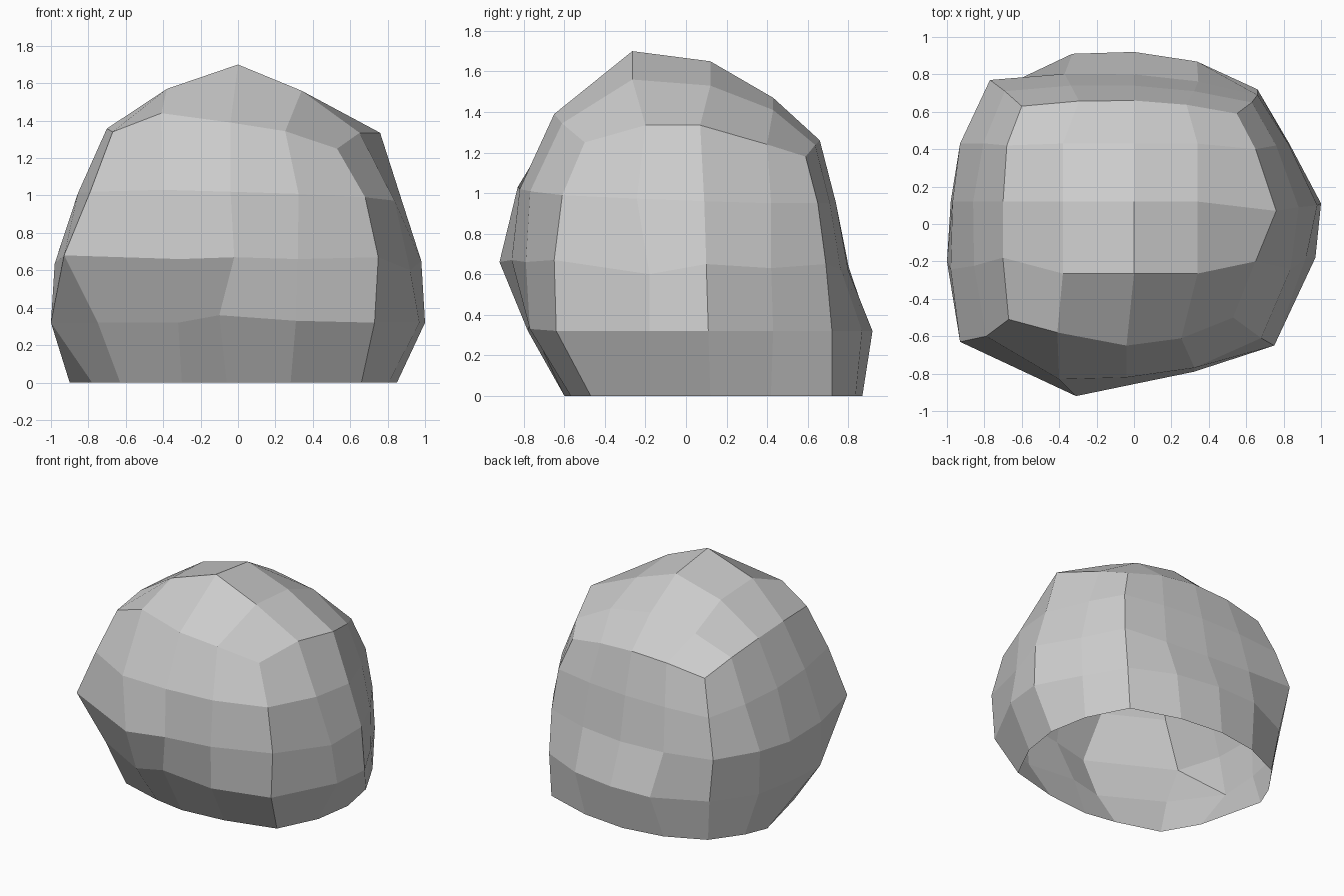
import bpy, bmesh
from mathutils import Vector as V

if "Cube" in bpy.data.objects:
    bpy.data.objects.remove(bpy.data.objects["Cube"])

# Cross-sections of the boulder, bottom to top. Each has 8 key points:
# front-right corner, front, front-left, left, back-left, back, back-right, right
SECTIONS = [
    [(.66, -.47, 0), (-.06, -.60, 0), (-.63, -.46, 0), (-.90, .30, 0),
     (-.67, .69, 0), (-.07, .87, 0), (.64, .72, 0), (.85, .12, 0)],
    [(.73, -.64, .32), (-.10, -.77, .36), (-.75, -.54, .32), (-.98, .12, .32),
     (-.71, .73, .32), (0, .92, .32), (.66, .72, .32), (1.0, .11, .32)],
    [(.75, -.65, .67), (-.02, -.86, .67), (-.93, -.63, .68), (-.97, .12, .62),
     (-.77, .77, .67), (0, .80, .62), (.66, .69, .65), (.98, .10, .65)],
    [(.68, -.61, .99), (-.04, -.82, 1.02), (-.79, -.60, 1.02), (-.86, .12, 1.0),
     (-.69, .71, .95), (0, .74, .95), (.63, .65, .95), (.88, .09, .96)],
    [(.53, -.50, 1.25), (-.04, -.65, 1.39), (-.67, -.51, 1.34), (-.70, .12, 1.34),
     (-.60, .63, 1.20), (0, .66, 1.26), (.55, .59, 1.18), (.76, .07, 1.335)],
]
# Individual chipped points: (section, ring index) -> position
CHIPS = {
    (0, 3): (-.30, -.56, 0), (0, 5): (-.78, -.20, 0), (0, 7): (-.83, .47, 0),
    (1, 1): (.31, -.77, .33), (1, 3): (-.32, -.78, .32), (1, 5): (-1.0, -.20, .32),
    (1, 7): (-.92, .43, .32), (1, 9): (-.33, .91, .32),
    (1, 13): (.83, .43, .32), (1, 15): (.97, -.18, .32),
    (2, 1): (.32, -.79, .66), (2, 3): (-.31, -.92, .66), (2, 7): (-.93, .43, .65),
    (2, 13): (.83, .42, .63), (2, 15): (.92, -.18, .60),
    (3, 3): (-.40, -.83, 1.03), (3, 13): (.76, .42, .95),
    (4, 3): (-.41, -.58, 1.44), (4, 7): (-.68, .42, 1.30),
    (4, 13): (.65, .40, 1.24), (4, 15): (.65, -.20, 1.335),
}
# Wall cells (section, index) folded along the edge from lower-next to upper
FOLDS_UP = {(1, 4): False, (0, 5): True}
# Heights of the inner crown points, front row to back row
CROWN_X = (-.38, 0, .34)
CROWN_Y = (-.265, .12, .43)
CROWN_Z = ((1.57, 1.70, 1.56), (1.55, 1.65, 1.53), (1.41, 1.47, 1.41))


def ring_points(keys):
    """Round each side with a parabola through corner, middle, corner (16 points)."""
    k = [V(p) for p in keys]
    out = []
    for s in range(0, 8, 2):
        a, m, b = k[s], k[s + 1], k[(s + 2) % 8]
        out += [a, a * .375 + m * .75 - b * .125, m, b * .375 + m * .75 - a * .125]
    return out


bm = bmesh.new()

# Side wall
rings = []
for level, keys in enumerate(SECTIONS):
    pts = ring_points(keys)
    rings.append([bm.verts.new(CHIPS.get((level, i), p)) for i, p in enumerate(pts)])
for level, (lo, hi) in enumerate(zip(rings, rings[1:])):
    for i in range(16):
        n = (i + 1) % 16
        if (level, i) in FOLDS_UP or (level, i) == (1, 4):
            # both folds run from the upper point down to the next lower point
            bm.faces.new((lo[i], hi[i], lo[n]))
            bm.faces.new((hi[i], hi[n], lo[n]))
        else:
            bm.faces.new((lo[i], hi[i], hi[n], lo[n]))

# Crown: 4 x 4 grid of faces joined to the top ring (the underside stays open)
top = rings[-1]
inner = {(i, j): bm.verts.new((CROWN_X[i - 1], CROWN_Y[j - 1], CROWN_Z[j - 1][i - 1]))
         for i in (1, 2, 3) for j in (1, 2, 3)}


def crown(i, j):
    if (i, j) in inner:
        return inner[i, j]
    if j == 0:
        return top[4 - i]
    if i == 0:
        return top[4 + j]
    if j == 4:
        return top[8 + i]
    return top[(16 - j) % 16]


for i in range(4):
    for j in range(4):
        bm.faces.new((crown(i, j), crown(i + 1, j), crown(i + 1, j + 1), crown(i, j + 1)))

bmesh.ops.recalc_face_normals(bm, faces=bm.faces)
mesh = bpy.data.meshes.new("boulder")
bm.to_mesh(mesh)
bm.free()
bpy.context.collection.objects.link(bpy.data.objects.new("boulder", mesh))
